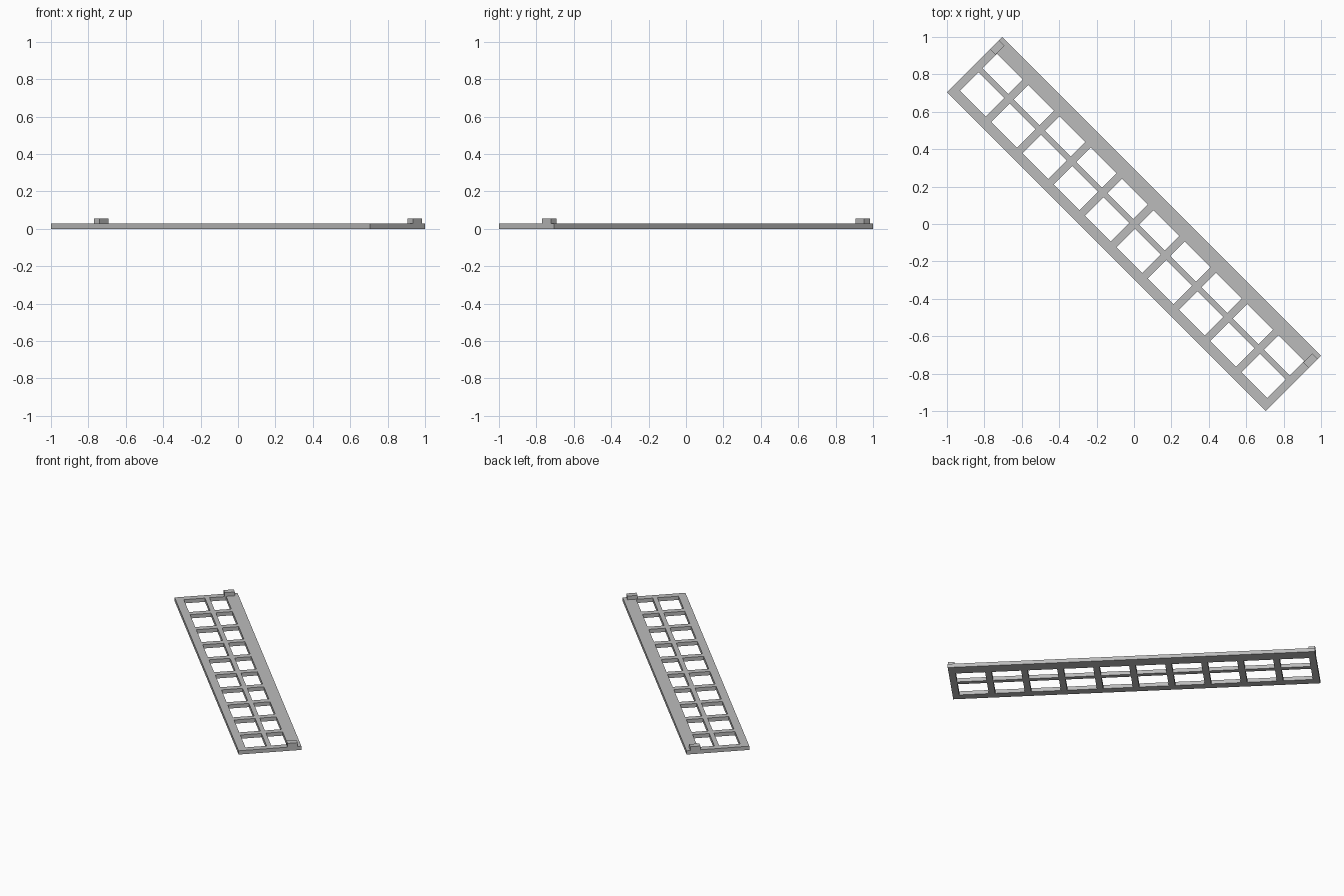
import bpy, bmesh, math
from mathutils import Matrix

cube = bpy.data.objects.get("Cube")
if cube:
    bpy.data.objects.remove(cube, do_unlink=True)

# Dimensions along the panel's own length and width
HALF_L, HALF_W = 1.2057, 0.2086
THICK, CLIP_TOP = 0.027, 0.054
COLS, PITCH, BAR = 10, 0.2365, 0.042
ROWS = [(-0.155, -0.015), (0.016, 0.126)]
TURN = Matrix.Rotation(math.radians(-45), 4, "Z")

grey = bpy.data.materials.new("light_grey")
grey.use_nodes = True
colour = (0.5, 0.5, 0.5, 1)
grey.diffuse_color = colour
grey.node_tree.nodes["Principled BSDF"].inputs["Base Color"].default_value = colour


def finish(name, bm):
    bmesh.ops.recalc_face_normals(bm, faces=bm.faces)
    mesh = bpy.data.meshes.new(name)
    bm.to_mesh(mesh)
    bm.free()
    mesh.transform(TURN)
    mesh.materials.append(grey)
    obj = bpy.data.objects.new(name, mesh)
    bpy.context.collection.objects.link(obj)


# Lattice panel: a grid with the window cells left out, then thickened
us = [-HALF_L]
for i in range(COLS):
    mid = (i - (COLS - 1) / 2) * PITCH
    us += [mid - (PITCH - BAR) / 2, mid + (PITCH - BAR) / 2]
us.append(HALF_L)
vs = [-HALF_W] + [v for row in ROWS for v in row] + [HALF_W]

bm = bmesh.new()
grid = [[bm.verts.new((u, v, 0)) for v in vs] for u in us]
for i in range(len(us) - 1):
    for j in range(len(vs) - 1):
        if not (i % 2 and j % 2):
            bm.faces.new((grid[i][j], grid[i + 1][j], grid[i + 1][j + 1], grid[i][j + 1]))
top = bmesh.ops.extrude_face_region(bm, geom=bm.faces[:])["geom"]
bmesh.ops.translate(bm, vec=(0, 0, THICK),
                    verts=[g for g in top if isinstance(g, bmesh.types.BMVert)])
finish("lattice_panel", bm)

# Raised clip at each end of the wide rail
for name, side in (("left_clip", 1), ("right_clip", -1)):
    bm = bmesh.new()
    bmesh.ops.create_cube(bm, size=1)
    bmesh.ops.scale(bm, vec=(0.042, 0.067, CLIP_TOP - THICK), verts=bm.verts)
    bmesh.ops.translate(bm, vec=(side * (HALF_L - 0.021), 0.1505, (CLIP_TOP + THICK) / 2),
                        verts=bm.verts)
    finish(name, bm)
